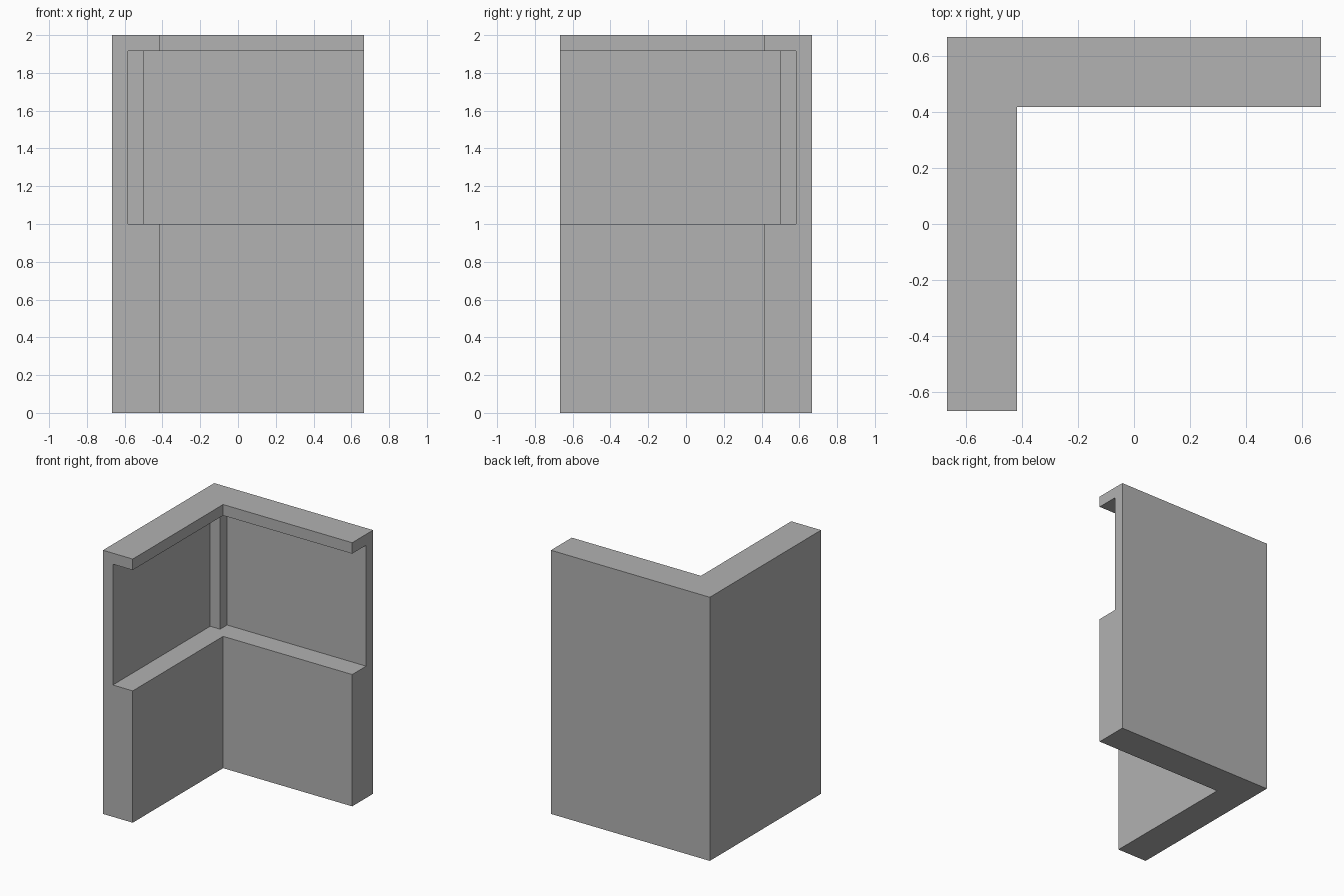
import bpy
import bmesh

cube = bpy.data.objects.get("Cube")
if cube:
    bpy.data.objects.remove(cube, do_unlink=True)

# Main dimensions
HALF = 2 / 3          # half the length of each wall
INNER = HALF - 0.25   # inner face of the thick wall
PANEL = HALF - 1 / 12  # inner face of the thin panel
POST = HALF - 1 / 6   # inner face of the corner post
BEYOND = 1.0          # cutter overshoot past the walls

grey = bpy.data.materials.new("plain grey")
grey.use_nodes = True
colour = (0.445, 0.445, 0.445, 1)
grey.diffuse_color = colour
grey.node_tree.nodes["Principled BSDF"].inputs["Base Color"].default_value = colour


def prism(name, outline, bottom, top):
    """Extrude a counter-clockwise plan outline between two heights."""
    bm = bmesh.new()
    face = bm.faces.new([bm.verts.new((x, y, bottom)) for x, y in outline])
    raised = bmesh.ops.extrude_face_region(bm, geom=[face], use_keep_orig=True)
    verts = [v for v in raised["geom"] if isinstance(v, bmesh.types.BMVert)]
    bmesh.ops.translate(bm, verts=verts, vec=(0, 0, top - bottom))
    bmesh.ops.recalc_face_normals(bm, faces=bm.faces[:])
    mesh = bpy.data.meshes.new(name)
    bm.to_mesh(mesh)
    bm.free()
    mesh.materials.append(grey)
    obj = bpy.data.objects.new(name, mesh)
    bpy.context.scene.collection.objects.link(obj)
    return obj


# Corner wall: L-shaped plan with arms along the left and the back
wall = prism("corner_wall", [
    (-HALF, -HALF), (-INNER, -HALF), (-INNER, INNER),
    (HALF, INNER), (HALF, HALF), (-HALF, HALF)], 0, 2)

# Recess above the ledge, stepping around the square corner post
recess = prism("recess_cutter", [
    (-PANEL, -BEYOND), (-0.3, -BEYOND), (-0.3, 0.3), (BEYOND, 0.3),
    (BEYOND, PANEL), (-POST, PANEL), (-POST, POST), (-PANEL, POST)],
    1, 2 - 1 / 12)
recess.hide_render = True

cut = wall.modifiers.new("recess", "BOOLEAN")
cut.operation = "DIFFERENCE"
cut.solver = "EXACT"
cut.object = recess
bpy.context.view_layer.objects.active = wall
bpy.ops.object.modifier_apply(modifier=cut.name)
bpy.data.objects.remove(recess, do_unlink=True)
